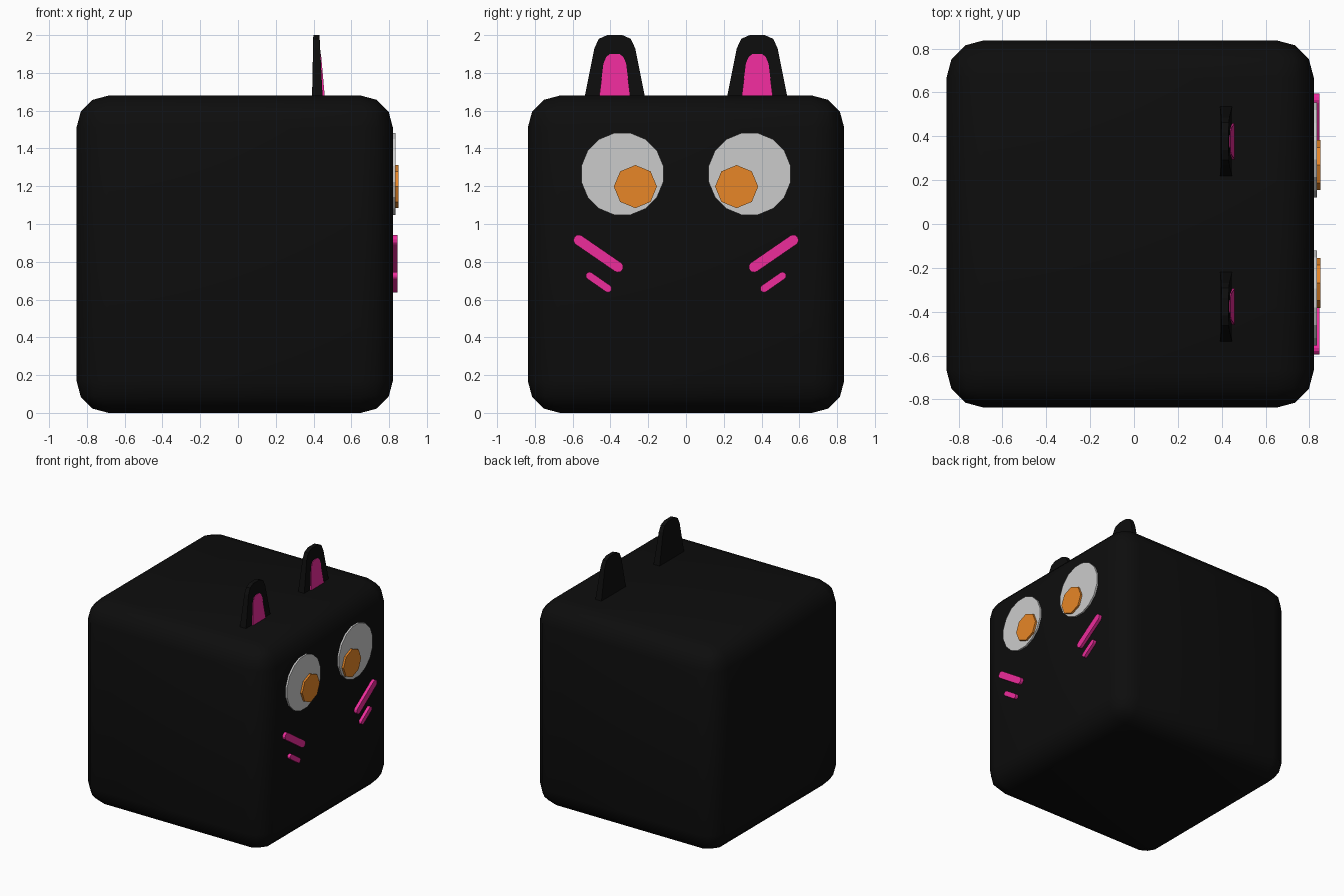
import bpy, bmesh
from math import cos, sin, pi, atan2, hypot

if "Cube" in bpy.data.objects:
    bpy.data.objects.remove(bpy.data.objects["Cube"])


def material(name, rgb):
    m = bpy.data.materials.new(name)
    m.diffuse_color = (*rgb, 1)
    m.use_nodes = True
    m.node_tree.nodes["Principled BSDF"].inputs["Base Color"].default_value = m.diffuse_color
    return m


BLACK = material("black", (0.004, 0.004, 0.004))
WHITE = material("white", (0.8, 0.8, 0.8))
ORANGE = material("orange", (0.8, 0.24, 0.02))
PINK = material("pink", (0.85, 0.025, 0.33))


def finish(name, bm, mat, angle=None):
    bmesh.ops.recalc_face_normals(bm, faces=bm.faces[:])
    me = bpy.data.meshes.new(name)
    bm.to_mesh(me)
    bm.free()
    me.materials.append(mat)
    ob = bpy.data.objects.new(name, me)
    bpy.context.collection.objects.link(ob)
    if angle:
        bpy.ops.object.select_all(action='DESELECT')
        ob.select_set(True)
        bpy.context.view_layer.objects.active = ob
        bpy.ops.object.shade_smooth_by_angle(angle=angle)
    return ob


def plate(name, outline, back, front, mat):
    """Slab with a (y, z) outline; back and front give x at height z."""
    bm = bmesh.new()
    a = [bm.verts.new((back(z), y, z)) for y, z in outline]
    b = [bm.verts.new((front(z), y, z)) for y, z in outline]
    bm.faces.new(a)
    bm.faces.new(b[::-1])
    n = len(a)
    for i in range(n):
        bm.faces.new((a[i], b[i], b[(i + 1) % n], a[(i + 1) % n]))
    return finish(name, bm, mat)


def flat(x):
    return lambda z: x


def disc(y, z, r, n, turn=0.0):
    return [(y + r * cos(2 * pi * (i + turn) / n), z + r * sin(2 * pi * (i + turn) / n))
            for i in range(n)]


def capsule(p, q, r, n=6):
    """Rounded bar between end-cap centres p and q."""
    t = atan2(q[1] - p[1], q[0] - p[0])
    pts = []
    for c, start in ((q, t - pi / 2), (p, t + pi / 2)):
        pts += [(c[0] + r * cos(start + pi * i / n), c[1] + r * sin(start + pi * i / n))
                for i in range(n + 1)]
    return pts


# Body: rounded cube
bm = bmesh.new()
bmesh.ops.create_cube(bm, size=1)
for v in bm.verts:
    v.co = (v.co.x * 1.675 - 0.0175, v.co.y * 1.675, v.co.z * 1.68 + 0.84)
bmesh.ops.bevel(bm, geom=bm.edges[:], offset=0.17, segments=3, profile=0.5, affect='EDGES')
finish("body", bm, BLACK, pi / 4)

# Half outlines of the ears: (offset from ear centre, height)
EAR = [(0.16, 1.67), (0.108, 1.93), (0.085, 1.98), (0.04, 2.0)]
INNER = [(0.083, 1.67), (0.06, 1.85), (0.045, 1.885), (0.025, 1.9)]


def ear_outline(half, cy):
    return [(cy + d, z) for d, z in half] + [(cy - d, z) for d, z in reversed(half)]


for side, s in (("left", 1), ("right", -1)):
    # Ears
    plate(f"{side}_ear", ear_outline(EAR, 0.377 * s),
          lambda z: 0.392 + 0.02 * (z - 1.67), lambda z: 0.448 - 0.05 * (z - 1.67), BLACK)
    plate(f"{side}_inner_ear", ear_outline(INNER, 0.377 * s),
          flat(0.42), lambda z: 0.460 - 0.09 * (z - 1.67), PINK)
    # Eyes
    plate(f"{side}_eye", disc(0.337 * s, 1.265, 0.221, 16, 0.5), flat(0.81), flat(0.834), WHITE)
    plate(f"{side}_pupil", disc(0.268 * s, 1.198, 0.114, 8), flat(0.825), flat(0.85), ORANGE)
    # Cheek stripes
    plate(f"{side}_upper_stripe", capsule((0.568 * s, 0.915), (0.36 * s, 0.772), 0.028),
          flat(0.81), flat(0.845), PINK)
    plate(f"{side}_lower_stripe", capsule((0.511 * s, 0.726), (0.413 * s, 0.658), 0.02),
          flat(0.81), flat(0.845), PINK)
